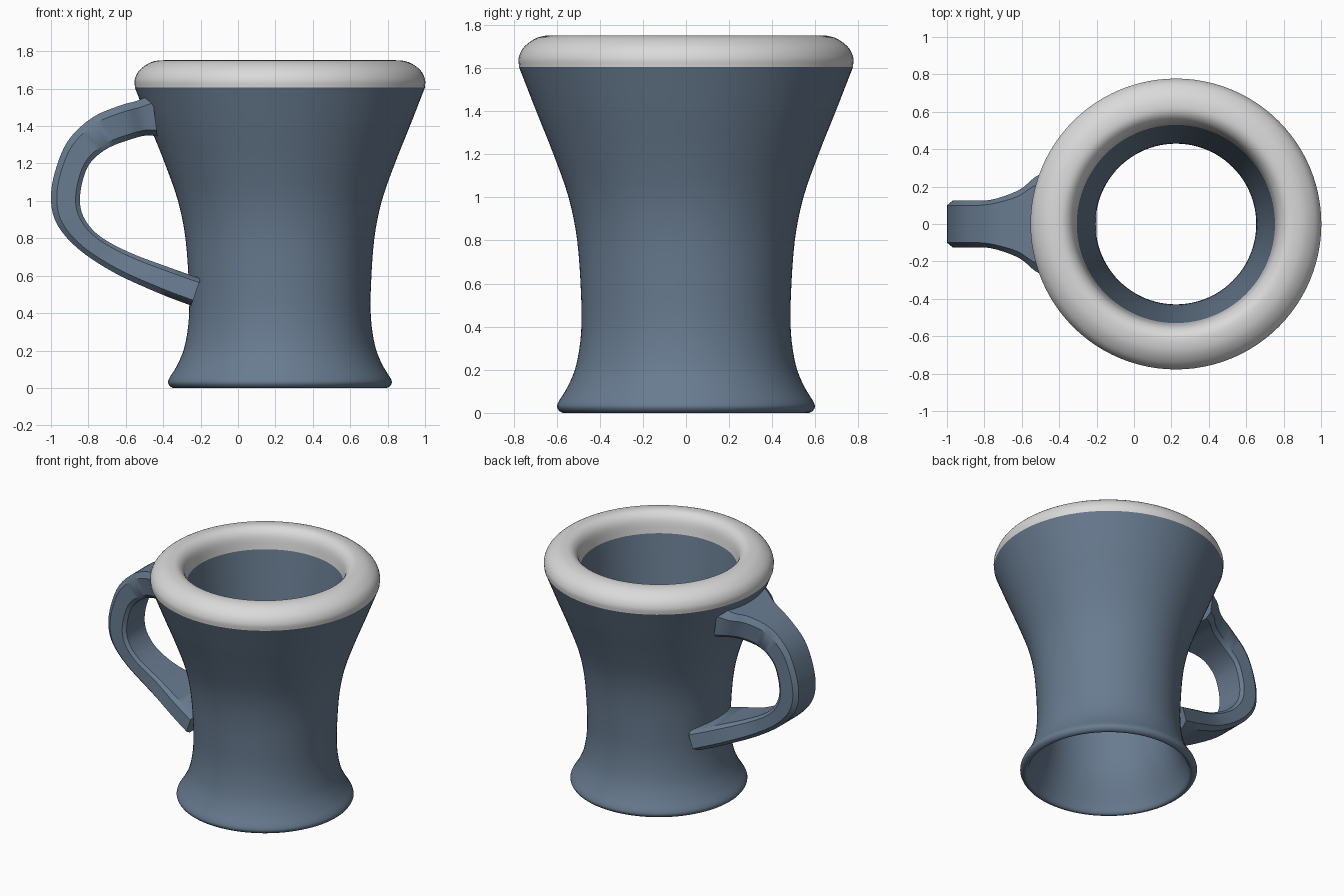
import bpy
import bmesh
import math
from mathutils import Vector

if "Cube" in bpy.data.objects:
    bpy.data.objects.remove(bpy.data.objects["Cube"])

CENTRE_X = 0.224


def material(name, colour):
    m = bpy.data.materials.new(name)
    m.use_nodes = True
    m.diffuse_color = (*colour, 1)
    m.node_tree.nodes["Principled BSDF"].inputs["Base Color"].default_value = (*colour, 1)
    return m


slate = material("slate blue", (0.14, 0.20, 0.28))
white = material("off white", (0.70, 0.70, 0.70))


def smooth_path(points, steps):
    """Catmull-Rom curve through points of any dimension."""
    pts = [Vector(p) for p in points]
    pts = [pts[0] * 2 - pts[1]] + pts + [pts[-1] * 2 - pts[-2]]
    out = []
    for a, b, c, d in zip(pts, pts[1:], pts[2:], pts[3:]):
        for i in range(steps):
            t = i / steps
            out.append(0.5 * (2 * b + (c - a) * t + (2 * a - 5 * b + 4 * c - d) * t ** 2
                              + (3 * b - a - 3 * c + d) * t ** 3))
    return out + [pts[-2]]


def finish(name, bm, mat, angle):
    bmesh.ops.recalc_face_normals(bm, faces=bm.faces)
    mesh = bpy.data.meshes.new(name)
    bm.to_mesh(mesh)
    bm.free()
    mesh.materials.append(mat)
    obj = bpy.data.objects.new(name, mesh)
    bpy.context.collection.objects.link(obj)
    bpy.ops.object.select_all(action="DESELECT")
    obj.select_set(True)
    bpy.context.view_layer.objects.active = obj
    bpy.ops.object.shade_smooth_by_angle(angle=math.radians(angle))
    return obj


def loft(name, rings, mat, angle, closed_ends):
    """Skin a list of closed rings of points."""
    bm = bmesh.new()
    rows = [[bm.verts.new(p) for p in ring] for ring in rings]
    for a, b in zip(rows, rows[1:]):
        for i in range(len(a)):
            j = (i + 1) % len(a)
            bm.faces.new((a[i], a[j], b[j], b[i]))
    if closed_ends:
        bm.faces.new(rows[0])
        bm.faces.new(rows[-1])
    return finish(name, bm, mat, angle)


def lathe(name, profile, mat, segments=96):
    turn = [math.tau * i / segments for i in range(segments)]
    rings = [[(CENTRE_X + r * math.cos(a), r * math.sin(a), z) for a in turn]
             for r, z in profile]
    return loft(name, rings, mat, 50, False)


# Open-ended body: inner wall, rounded foot, outer wall
body = [(0.53, 1.605), (0.505, 1.4), (0.47, 1.1), (0.44, 0.75), (0.43, 0.45),
        (0.455, 0.25), (0.53, 0.06), (0.55, 0.01), (0.57, 0.0), (0.593, 0.015),
        (0.595, 0.045), (0.55, 0.12), (0.51, 0.22), (0.487, 0.37), (0.487, 0.55),
        (0.505, 0.8), (0.545, 1.0), (0.615, 1.2), (0.695, 1.4), (0.775, 1.605)]
lathe("mug_body", smooth_path(body, 4), slate)

# Rounded lip
lip = [(0.775, 1.605), (0.776, 1.65), (0.75, 1.70), (0.69, 1.741), (0.62, 1.752),
       (0.575, 1.735), (0.545, 1.69), (0.53, 1.605)]
lathe("mug_lip", smooth_path(lip, 4), white)

# Handle stations: outer x, outer z, inner x, inner z, half width
stations = [(-0.46, 1.57, -0.43, 1.345, 0.29),
            (-0.54, 1.535, -0.49, 1.35, 0.25),
            (-0.63, 1.51, -0.57, 1.33, 0.18),
            (-0.78, 1.445, -0.69, 1.285, 0.13),
            (-0.91, 1.32, -0.785, 1.21, 0.125),
            (-0.98, 1.15, -0.83, 1.11, 0.125),
            (-1.0, 1.0, -0.845, 0.99, 0.125),
            (-0.965, 0.87, -0.815, 0.895, 0.125),
            (-0.85, 0.74, -0.73, 0.805, 0.125),
            (-0.66, 0.615, -0.57, 0.72, 0.14),
            (-0.42, 0.505, -0.37, 0.645, 0.21),
            (-0.25, 0.44, -0.20, 0.585, 0.265)]


def section(s):
    """Rectangle with chamfered corners across the handle."""
    outer, inner, w = Vector((s[0], 0, s[1])), Vector((s[2], 0, s[3])), s[4]
    shape = [(0, 0.8), (0.2, 1), (0.85, 1), (1, 0.85)]
    shape += [(t, -y) for t, y in reversed(shape)]
    return [outer.lerp(inner, t) + Vector((0, y * w, 0)) for t, y in shape]


loft("mug_handle", [section(s) for s in smooth_path(stations, 4)], slate, 35, True)
